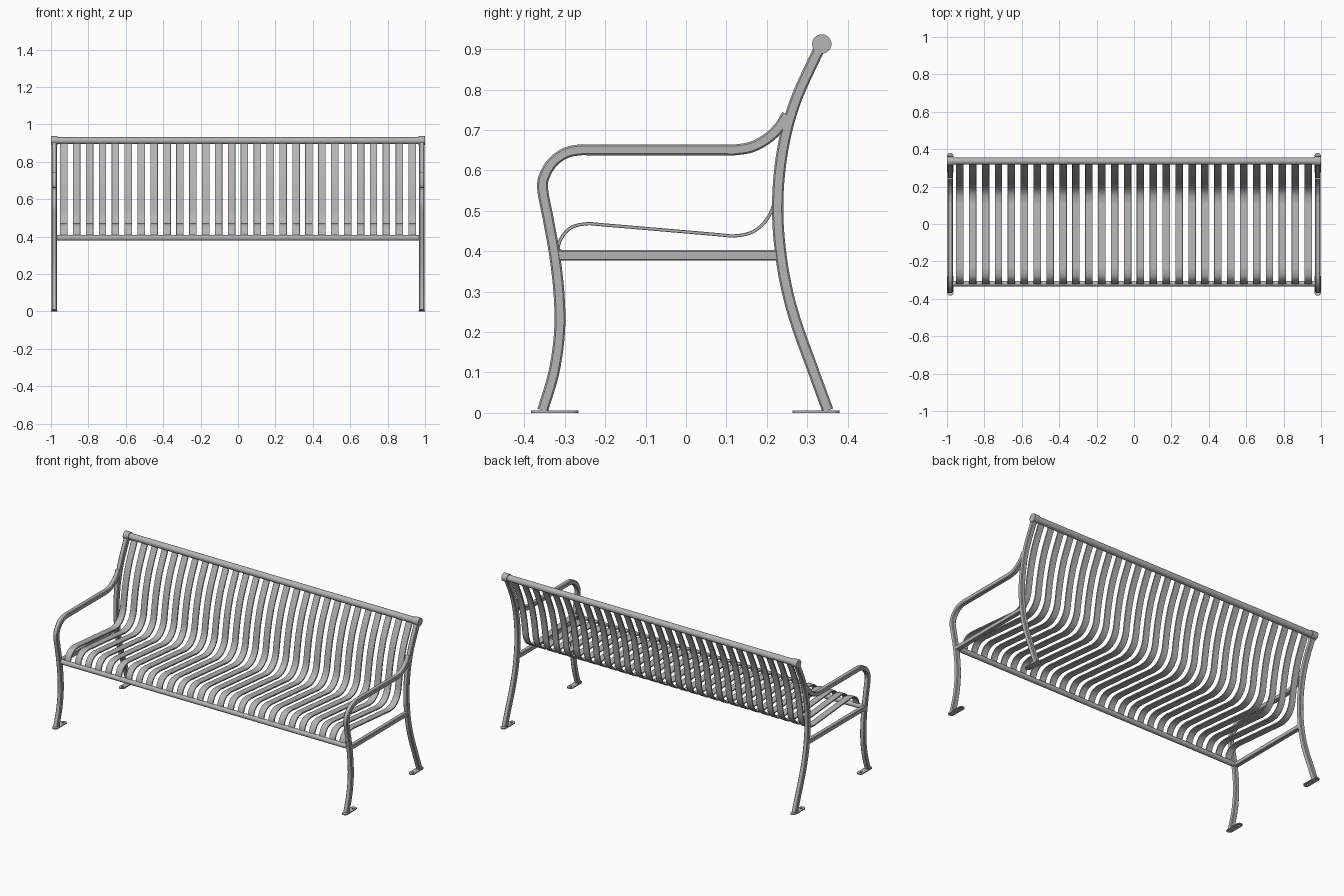
import bpy, bmesh, math
from mathutils import Vector

if "Cube" in bpy.data.objects:
    bpy.data.objects.remove(bpy.data.objects["Cube"])

grey = bpy.data.materials.new("grey_metal")
grey.diffuse_color = (0.46, 0.46, 0.46, 1)
grey.use_nodes = True
grey.node_tree.nodes["Principled BSDF"].inputs["Base Color"].default_value = grey.diffuse_color
SIDE = 0.983   # x of the end frames


def finish(name, bm, mirror=False):
    bmesh.ops.recalc_face_normals(bm, faces=bm.faces)
    me = bpy.data.meshes.new(name)
    bm.to_mesh(me)
    bm.free()
    me.materials.append(grey)
    ob = bpy.data.objects.new(name, me)
    bpy.context.collection.objects.link(ob)
    bpy.ops.object.select_all(action='DESELECT')
    ob.select_set(True)
    bpy.context.view_layer.objects.active = ob
    bpy.ops.object.shade_smooth_by_angle(angle=math.radians(30))
    if mirror:
        ob.modifiers.new("mirror", 'MIRROR')
    return ob


def smooth(pts, n=5):
    """Catmull-Rom curve through (y, z) points."""
    p = [Vector(q) for q in pts]
    p = [2 * p[0] - p[1]] + p + [2 * p[-1] - p[-2]]
    out = []
    for a, b, c, d in zip(p, p[1:], p[2:], p[3:]):
        for k in range(n):
            t = k / n
            out.append(0.5 * (2 * b + (c - a) * t + (2 * a - 5 * b + 4 * c - d) * t * t
                              + (3 * b - a - 3 * c + d) * t ** 3))
    return out + [p[-2]]


def sweep(name, path, x, w, t, ch, mirror=False):
    """Sweep a chamfered rectangle (w across x, t in the plane) along a (y, z) path."""
    a, b = w / 2, t / 2
    prof = [(a, b - ch), (a - ch, b), (ch - a, b), (-a, b - ch),
            (-a, ch - b), (ch - a, -b), (a - ch, -b), (a, ch - b)]
    bm = bmesh.new()
    rings = []
    for i, p in enumerate(path):
        d = (path[min(i + 1, len(path) - 1)] - path[max(i - 1, 0)]).normalized()
        n = Vector((-d.y, d.x))
        rings.append([bm.verts.new((x + u, p.x + n.x * v, p.y + n.y * v)) for u, v in prof])
    for r, s in zip(rings, rings[1:]):
        for k in range(8):
            bm.faces.new((r[k], r[(k + 1) % 8], s[(k + 1) % 8], s[k]))
    bm.faces.new(rings[0])
    bm.faces.new(rings[-1])
    return finish(name, bm, mirror)


def bar(name, x0, x1, y, z, r, seg=28, mirror=False):
    """Round bar along x."""
    bm = bmesh.new()
    rings = [[bm.verts.new((x, y + r * math.cos(2 * math.pi * k / seg),
                            z + r * math.sin(2 * math.pi * k / seg))) for k in range(seg)]
             for x in (x0, x1)]
    for k in range(seg):
        j = (k + 1) % seg
        bm.faces.new((rings[0][k], rings[0][j], rings[1][j], rings[1][k]))
    for r_ in rings:
        bm.faces.new(r_)
    return finish(name, bm, mirror)


# Front leg running up into the armrest
arc = [(-0.26 - 0.095 * math.cos(a), 0.556 + 0.095 * math.sin(a))
       for a in [math.radians(d) for d in (0, 22, 45, 68, 90)]]
arm = [(-0.355, 0.006), (-0.327, 0.1), (-0.313, 0.2), (-0.314, 0.29), (-0.325, 0.39),
       (-0.341, 0.48)] + arc + [(-0.22, 0.651), (0.08, 0.651), (0.12, 0.651), (0.165, 0.659),
                                (0.205, 0.682), (0.233, 0.71), (0.25, 0.738)]
sweep("front_leg_and_armrest", smooth(arm), SIDE, 0.028, 0.027, 0.004, True)

# Rear leg running up into the back upright
rear = [(0.351, 0.006), (0.313, 0.11), (0.275, 0.215), (0.251, 0.3), (0.235, 0.39), (0.227, 0.49),
        (0.231, 0.59), (0.247, 0.69), (0.276, 0.785), (0.329, 0.9)]
sweep("rear_leg_and_upright", smooth(rear), SIDE, 0.028, 0.028, 0.004, True)

# Seat rails
sweep("side_rail", [Vector((-0.32, 0.39)), Vector((0.23, 0.39))], SIDE, 0.026, 0.026, 0.003, True)
bar("front_rail", -SIDE, SIDE, -0.319, 0.393, 0.015)

# Top rail with larger end caps
bar("top_rail", -0.98, 0.98, 0.336, 0.913, 0.019)
bar("top_rail_cap", 0.964, 1.0, 0.336, 0.913, 0.024, mirror=True)

# Bent flat slats running from front rail over the seat and up the back
slat = [(-0.319, 0.4), (-0.309, 0.432), (-0.284, 0.459), (-0.245, 0.468), (-0.2, 0.465),
        (0.07, 0.442), (0.12, 0.438), (0.165, 0.448), (0.198, 0.476), (0.217, 0.515),
        (0.225, 0.56), (0.233, 0.61), (0.249, 0.69), (0.278, 0.785), (0.33, 0.9)]
s = sweep("slats", smooth(slat, 4), -0.9315, 0.04, 0.008, 0.001)
arr = s.modifiers.new("repeat", 'ARRAY')
arr.count = 28
arr.use_relative_offset = False
arr.use_constant_offset = True
arr.constant_offset_displace = (0.069, 0, 0)


# Floor plates with round ends and a bolt hole
def foot(name, yc, hole_y):
    r, h, n = 0.0175, 0.006, 10
    bm = bmesh.new()
    loop = []
    for sgn in (1, -1):
        for k in range(n + 1):
            a = math.pi * k / n
            loop.append(bm.verts.new((SIDE - 0.0005 + sgn * r * math.cos(a),
                                      yc + sgn * (0.041 + r * math.sin(a)), 0)))
    f = bm.faces.new(loop)
    ext = bmesh.ops.extrude_face_region(bm, geom=[f])
    bmesh.ops.translate(bm, vec=(0, 0, h),
                        verts=[v for v in ext["geom"] if isinstance(v, bmesh.types.BMVert)])
    ob = finish(name, bm)
    bpy.ops.mesh.primitive_cylinder_add(vertices=16, radius=0.007, depth=0.05,
                                        location=(SIDE, hole_y, 0))
    cut = bpy.context.object
    cut.name = name + "_hole_cutter"
    cut.hide_render = True
    cut.hide_viewport = True
    b = ob.modifiers.new("hole", 'BOOLEAN')
    b.operation = 'DIFFERENCE'
    b.object = cut
    ob.modifiers.new("mirror", 'MIRROR')


foot("front_foot", -0.325, -0.29)
foot("rear_foot", 0.322, 0.288)
